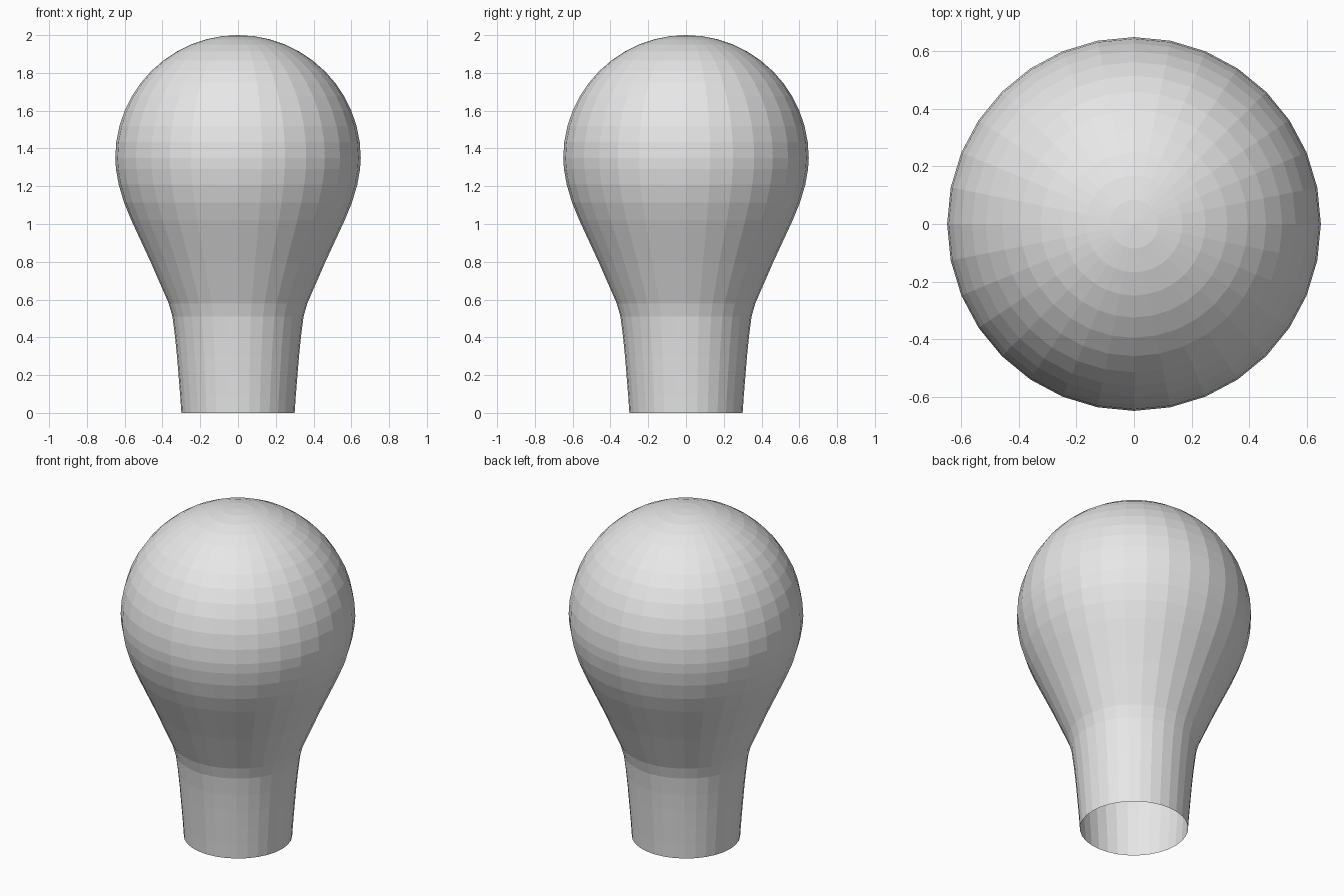
import bpy, bmesh, math

if "Cube" in bpy.data.objects:
    bpy.data.objects.remove(bpy.data.objects["Cube"])

SIDES = 32
R, CZ = 0.65, 1.35          # round head: radius and centre height

# Profile (radius, height): flared neck, sloping shoulder, lower head
profile = [(0.30, 0.0), (0.306, 0.09), (0.314, 0.19), (0.323, 0.30),
           (0.333, 0.40), (0.347, 0.51), (0.367, 0.58),
           (0.463, 0.80), (0.565, 1.02), (0.604, 1.115), (0.632, 1.21),
           (0.646, 1.29)]
# Upper head as circular arc
for i in range(12):
    a = math.radians(7.5 * i)
    profile.append((R * math.cos(a), CZ + R * math.sin(a)))

# Revolve the profile into an open-bottomed shell
bm = bmesh.new()
rings = []
for r, z in profile:
    rings.append([bm.verts.new((r * math.cos(2 * math.pi * k / SIDES),
                                r * math.sin(2 * math.pi * k / SIDES), z))
                  for k in range(SIDES)])
for low, high in zip(rings, rings[1:]):
    for k in range(SIDES):
        n = (k + 1) % SIDES
        bm.faces.new((low[k], low[n], high[n], high[k]))
pole = bm.verts.new((0, 0, CZ + R))
for k in range(SIDES):
    bm.faces.new((rings[-1][k], rings[-1][(k + 1) % SIDES], pole))

mesh = bpy.data.meshes.new("bulb_shell")
bm.to_mesh(mesh)
bm.free()
obj = bpy.data.objects.new("bulb_shell", mesh)
bpy.context.collection.objects.link(obj)

# Single plain grey
mat = bpy.data.materials.new("light_grey")
mat.diffuse_color = (0.8, 0.8, 0.8, 1)
mat.use_nodes = True
mat.node_tree.nodes["Principled BSDF"].inputs["Base Color"].default_value = mat.diffuse_color
mesh.materials.append(mat)
